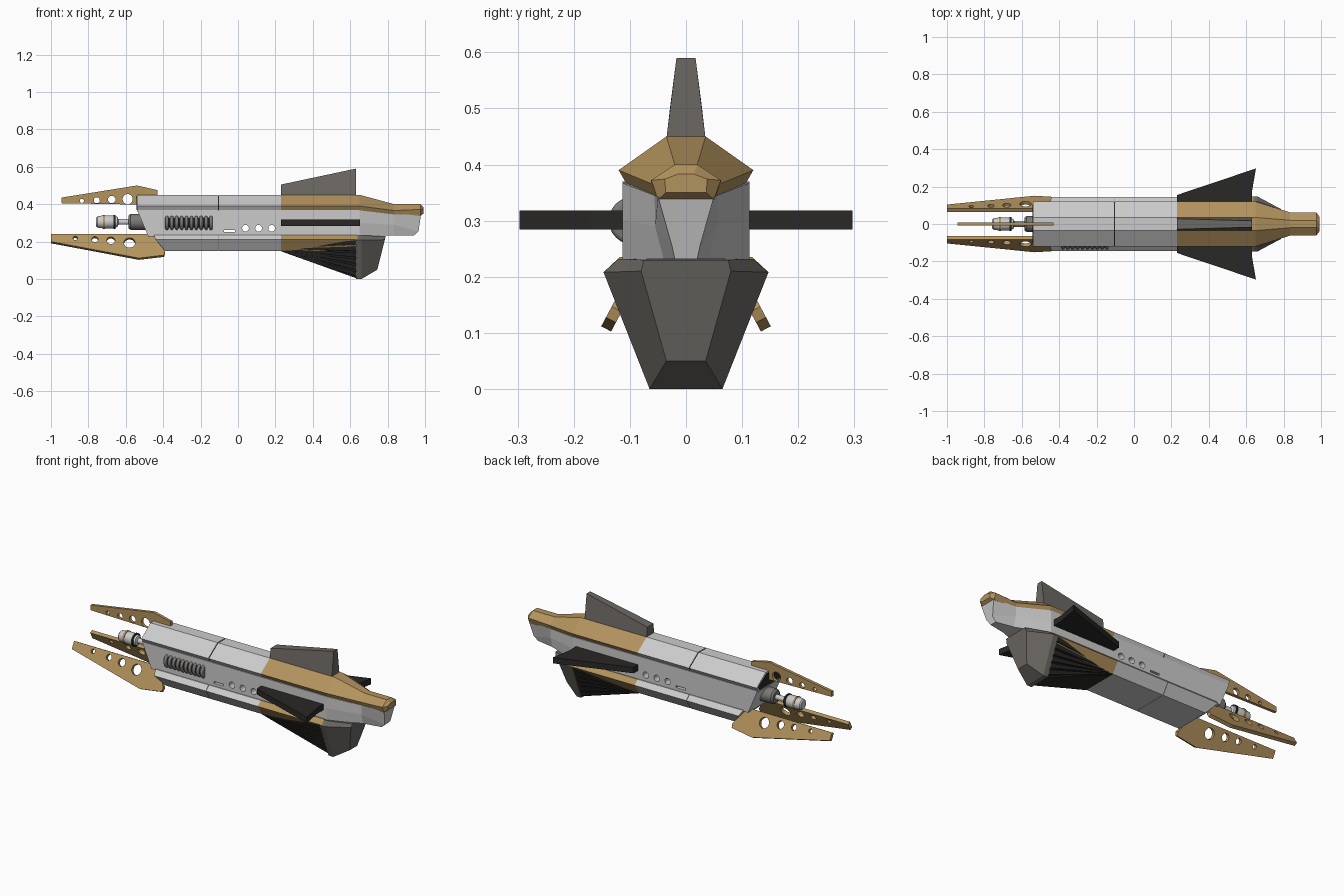
import bpy, bmesh, math
from mathutils import Vector, Matrix

if "Cube" in bpy.data.objects:
    bpy.data.objects.remove(bpy.data.objects["Cube"])


def material(name, rgb):
    m = bpy.data.materials.new(name)
    m.diffuse_color = (*rgb, 1)
    m.use_nodes = True
    m.node_tree.nodes["Principled BSDF"].inputs["Base Color"].default_value = m.diffuse_color
    return m


GOLD = material("gold", (0.45, 0.29, 0.11))
DARK = material("near_black", (0.022, 0.021, 0.02))
SLATE = material("slate", (0.15, 0.14, 0.125))
STEEL = material("steel", (0.2, 0.19, 0.18))


def finish(bm, name, mat=None, smooth=False):
    bmesh.ops.recalc_face_normals(bm, faces=bm.faces)
    me = bpy.data.meshes.new(name)
    bm.to_mesh(me)
    bm.free()
    ob = bpy.data.objects.new(name, me)
    bpy.context.collection.objects.link(ob)
    if mat:
        me.materials.append(mat)
    if smooth:
        bpy.context.view_layer.objects.active = ob
        bpy.ops.object.select_all(action='DESELECT')
        ob.select_set(True)
        bpy.ops.object.shade_smooth_by_angle(angle=math.radians(35))
    return ob


def skin(bm, rings):
    """Bridge closed rings of points and cap both ends."""
    vr = [[bm.verts.new(p) for p in r] for r in rings]
    n = len(vr[0])
    for a, b in zip(vr, vr[1:]):
        for i in range(n):
            bm.faces.new((a[i], a[(i + 1) % n], b[(i + 1) % n], b[i]))
    bm.faces.new(vr[0])
    bm.faces.new(vr[-1])


def loft(name, halves, mat=None):
    """Each half is a list of (x, y, z), top to bottom; mirrored across y."""
    bm = bmesh.new()
    skin(bm, [h + [(x, -y, z) for x, y, z in reversed(h)] for h in halves])
    return finish(bm, name, mat)


def at(x, prof):
    return [(x, y, z) for y, z in prof]


def prism(name, pts, origin, v, thick, mat):
    """Flat plate: pts are (x, distance along v)."""
    bm = bmesh.new()
    o, v = Vector(origin), Vector(v).normalized()
    w = Vector((1, 0, 0)).cross(v) * thick / 2
    mid = [o + Vector((x, 0, 0)) + v * r for x, r in pts]
    skin(bm, [[p - w for p in mid], [p + w for p in mid]])
    return finish(bm, name, mat)


def lathe(name, prof, y, z, mat=None, seg=24):
    bm = bmesh.new()
    ang = [2 * math.pi * i / seg for i in range(seg)]
    skin(bm, [[(x, y + r * math.cos(a), z + r * math.sin(a)) for a in ang] for x, r in prof])
    return finish(bm, name, mat, True)


def drill(ob, holes, axis, depth=0.6, extra=None):
    """Cut round holes (centre, radius) along axis, plus an optional box (centre, size)."""
    bm = bmesh.new()
    rot = Vector(axis).to_track_quat('Z', 'Y').to_matrix().to_4x4()
    for c, r in holes:
        bmesh.ops.create_cone(bm, cap_ends=True, segments=20, radius1=r, radius2=r,
                              depth=depth, matrix=Matrix.Translation(c) @ rot)
    if extra:
        bmesh.ops.create_cube(bm, size=1, matrix=Matrix.Translation(extra[0])
                              @ Matrix.Diagonal((*extra[1], 1)))
    cutter = finish(bm, "hole_cutter")
    cutter.hide_render = True
    mod = ob.modifiers.new("holes", 'BOOLEAN')
    mod.operation, mod.solver, mod.object = 'DIFFERENCE', 'EXACT', cutter
    bpy.context.view_layer.objects.active = ob
    bpy.ops.object.modifier_apply(modifier=mod.name)
    bpy.data.objects.remove(cutter)


# Upper hull: two grey panels with a seam, then the gold forward cover and nose
TOP = [(0.035, 0.45), (0.12, 0.39), (0.104, 0.362)]
loft("upper_hull_rear", [at(-0.54, TOP), at(-0.108, TOP)])
loft("upper_hull_mid", [at(-0.102, TOP), at(0.23, TOP)])
loft("upper_hull_seam", [at(x, [(0.033, 0.446), (0.115, 0.389), (0.1, 0.362)])
                         for x in (-0.12, -0.09)], DARK)
loft("upper_hull_end_plate", [at(x, [(0.03, 0.44), (0.105, 0.39), (0.095, 0.37)])
                              for x in (-0.543, -0.53)], DARK)
loft("nose_cover", [at(0.23, TOP), at(0.65, TOP),
                    at(0.835, [(0.02, 0.40), (0.062, 0.366), (0.05, 0.335)]),
                    at(0.975, [(0.02, 0.40), (0.062, 0.372), (0.05, 0.337)]),
                    at(0.993, [(0.014, 0.383), (0.038, 0.374), (0.036, 0.35)])], GOLD)

# Side hull with raked tail, and the grey lower nose
side = loft("side_hull", [[(-0.54, 0.113, 0.37), (-0.48, 0.113, 0.228)],
                          at(0.65, [(0.113, 0.368), (0.113, 0.228)])])
drill(side, [((x, 0, 0.271), 0.018) for x in (0.04, 0.11, 0.18)], (0, 1, 0),
      extra=((-0.045, 0, 0.256), (0.06, 0.6, 0.011)))
loft("lower_nose", [at(0.65, [(0.113, 0.367), (0.113, 0.30), (0.113, 0.23)]),
                    at(0.835, [(0.056, 0.345), (0.055, 0.29), (0.04, 0.232)]),
                    [(0.978, 0.05, 0.343), (0.965, 0.025, 0.255), (0.94, 0.02, 0.232)]])

# Lower hull
LOW = [(0.118, 0.235), (0.145, 0.21), (0.105, 0.15)]
loft("lower_hull", [[(-0.45, 0.118, 0.235), (-0.44, 0.145, 0.21), (-0.39, 0.105, 0.15)],
                    at(-0.107, LOW)])
loft("lower_hull_mid", [at(-0.103, LOW), at(0.23, LOW)])
loft("lower_hull_seam", [at(x, [(0.115, 0.233), (0.142, 0.21), (0.103, 0.152)])
                         for x in (-0.12, -0.09)], GOLD)
loft("lower_hull_front", [at(0.23, LOW), at(0.64, LOW)], GOLD)

# Chin block and the ribbed wedge behind it
CHIN = [(0.12, 0.232), (0.147, 0.208), (0.065, 0.0)]
loft("chin", [at(0.63, CHIN), at(0.66, CHIN),
              [(0.79, 0.075, 0.23), (0.785, 0.08, 0.21), (0.745, 0.035, 0.05)]], SLATE)
front, back = [], []
N = 6
for k in range(N):
    for f, inset in ((k / N, 0.0), ((k + 0.7) / N, 0.0), ((k + 0.72) / N, 0.012), ((k + 1) / N, 0.012)):
        z = 0.205 * (1 - f) + 0.003
        front.append((0.635, 0.064 + 0.39 * z - inset, z))
        back.append((0.23, 0.107 - inset * 0.3, 0.165 - 0.017 * f))
loft("ribbed_wedge", [back, front], DARK)

# Wings and dorsal fin
for s, n in ((1, "left"), (-1, "right")):
    prism(n + "_wing", [(0.23, 0.1), (0.23, 0.155), (0.652, 0.297), (0.63, 0.17), (0.63, 0.1)],
          (0, 0, 0.301), (0, s, 0), 0.034, DARK)
loft("dorsal_fin", [at(0.23, [(0.028, 0.505), (0.035, 0.445)]),
                    at(0.63, [(0.017, 0.59), (0.035, 0.445)])], SLATE)

# Three perforated tail fins
fin = prism("top_tail_fin", [(-0.945, 0.405), (-0.945, 0.435), (-0.54, 0.50), (-0.43, 0.475),
                             (-0.43, 0.44), (-0.54, 0.398)], (0, 0, 0), (0, 0, 1), 0.017, GOLD)
drill(fin, [((-0.59, 0, 0.427), 0.027), ((-0.675, 0, 0.425), 0.02),
            ((-0.755, 0, 0.421), 0.016), ((-0.835, 0, 0.418), 0.011)], (0, 1, 0))
for s, n in ((1, "left"), (-1, "right")):
    v = Vector((0, 0.47 * s, -0.88)).normalized()
    o = Vector((0, 0.074 * s, 0.235))
    fin = prism(n + "_tail_fin", [(-1, 0), (-1, 0.045), (-0.53, 0.145), (-0.395, 0.127),
                                  (-0.39, 0.105), (-0.45, 0.0)], o, v, 0.02, GOLD)
    drill(fin, [(o + v * r + Vector((x, 0, 0)), h) for x, r, h in
                ((-0.58, 0.052, 0.03), (-0.68, 0.038, 0.022), (-0.765, 0.031, 0.017),
                 (-0.87, 0.024, 0.012))], v.cross((1, 0, 0)), 0.1)

# Tail engine: socket, rod, thruster with gold band
lathe("engine_socket", [(-0.585, 0.034), (-0.575, 0.042), (-0.45, 0.045)], 0, 0.305, STEEL)
lathe("engine_rod", [(-0.66, 0.015), (-0.57, 0.015)], 0, 0.305)
lathe("thruster", [(-0.758, 0.024), (-0.752, 0.03), (-0.72, 0.035), (-0.67, 0.035),
                   (-0.645, 0.027), (-0.64, 0.016)], 0, 0.305)
lathe("thruster_band", [(x, 0.038) for x in (-0.722, -0.711)], 0, 0.305, GOLD)
lathe("thruster_ring", [(x, 0.038) for x in (-0.665, -0.655)], 0, 0.305, DARK)

# Coil of rings on the right flank
lathe("coil_core", [(-0.385, 0.031), (-0.14, 0.031)], -0.095, 0.3, DARK)
for i in range(10):
    x = -0.38 + i * 0.0262
    prof = [(x + 0.009 * math.cos(a), 0.034 + 0.0085 * math.sin(a))
            for a in [math.pi * (1 - j / 6) for j in range(7)]]
    lathe("coil_ring_%d" % i, prof, -0.095, 0.3, STEEL)
